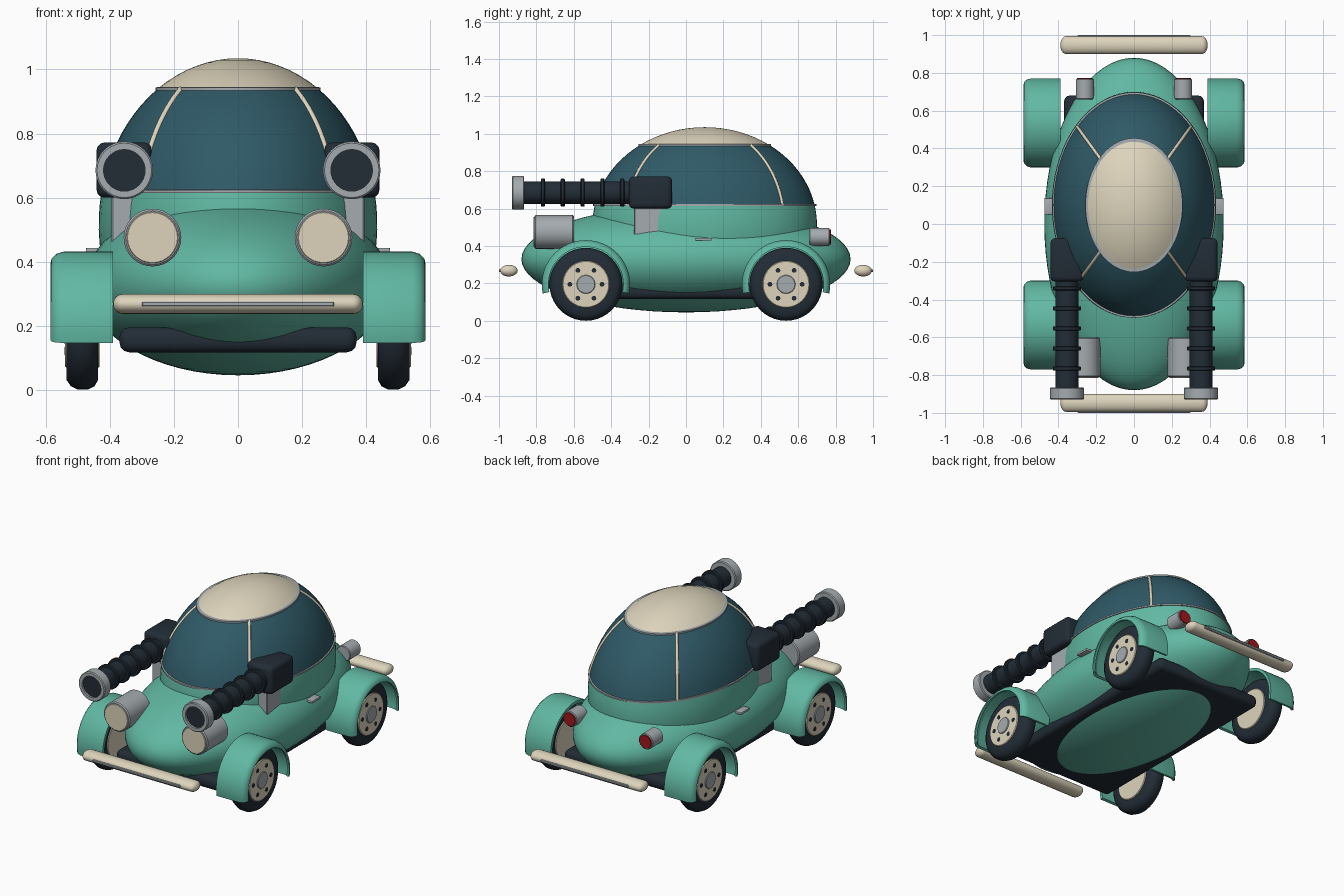
import bpy, bmesh, math
from mathutils import Matrix, Vector
from math import sin, cos, pi, radians, sqrt

if "Cube" in bpy.data.objects:
    bpy.data.objects.remove(bpy.data.objects["Cube"])


def material(name, rgb):
    m = bpy.data.materials.new(name)
    lin = [((c / 255 + 0.055) / 1.055) ** 2.4 for c in rgb]
    m.diffuse_color = (*lin, 1)
    m.use_nodes = True
    m.node_tree.nodes["Principled BSDF"].inputs["Base Color"].default_value = m.diffuse_color
    return m


GREEN = material("sea green paint", (97, 184, 163))
GLASS = material("dark teal glass", (47, 90, 103))
CREAM = material("cream", (221, 212, 188))
DARK = material("charcoal", (34, 44, 54))
GREY = material("light grey metal", (164, 171, 175))
RED = material("tail red", (160, 24, 30))


def finish(name, bm, mats):
    bmesh.ops.remove_doubles(bm, verts=bm.verts, dist=1e-5)
    bmesh.ops.recalc_face_normals(bm, faces=bm.faces)
    me = bpy.data.meshes.new(name)
    bm.to_mesh(me)
    bm.free()
    for m in mats:
        me.materials.append(m)
    ob = bpy.data.objects.new(name, me)
    bpy.context.collection.objects.link(ob)
    return ob


def lathe(name, prof, mat, loc=(0, 0, 0), axis='Z', segs=32, scale=(1, 1),
          arc=None, closed=False, flip=1):
    """Turn a (radius, height) profile about an axis; an arc gives a capped sector."""
    bm = bmesh.new()
    a0, a1 = arc or (0, 2 * pi)
    rings = []
    for i in range(segs + 1 if arc else segs):
        t = a0 + (a1 - a0) * i / segs
        ring = []
        for r, h in prof:
            u, v, h = r * cos(t) * scale[0], r * sin(t) * scale[1], h * flip
            p = {'X': (h, u, v), 'Y': (u, h, v), 'Z': (u, v, h)}[axis]
            ring.append(bm.verts.new(Vector(p) + Vector(loc)))
        rings.append(ring)
    n = len(prof)
    for i in range(segs):
        A, B = rings[i], rings[(i + 1) % len(rings)]
        for j in range(n if closed else n - 1):
            k = (j + 1) % n
            bm.faces.new((A[j], A[k], B[k], B[j]))
    if arc:
        bm.faces.new(rings[0])
        bm.faces.new(rings[-1])
    return finish(name, bm, [mat])


def rod(name, r, h0, h1, mat, loc, axis, bevel=0.0, segs=32, flip=1):
    prof = [(0, h0), (r - bevel, h0), (r, h0 + bevel), (r, h1 - bevel), (r - bevel, h1), (0, h1)]
    return lathe(name, prof, mat, loc, axis, segs, flip=flip)


def box(name, lo, hi, mat, bevel=0.0, segs=3):
    bm = bmesh.new()
    lo, hi = Vector(lo), Vector(hi)
    bmesh.ops.create_cube(bm, size=1, matrix=Matrix.Translation((lo + hi) / 2)
                          @ Matrix.Diagonal((*(hi - lo), 1)))
    if bevel:
        bmesh.ops.bevel(bm, geom=bm.edges[:], offset=bevel, segments=segs,
                        profile=0.5, affect='EDGES')
    return finish(name, bm, [mat])


# Main body: one flattened ellipsoid
lathe("body", [(sin(pi * i / 32), 0.33 - 0.285 * cos(pi * i / 32)) for i in range(33)],
      GREEN, segs=72, scale=(0.475, 0.88))

# Cabin dome in three bands: painted base, glass, cream roof
CY, CZ, RX, RY, RZ = 0.1, 0.515, 0.435, 0.6, 0.52
Z_LOW, Z_HIGH = 0.62, 0.94


def dome_r(z):
    return sqrt(max(0, 1 - ((z - CZ) / RZ) ** 2))


def dome_band(name, z0, z1, mat, n):
    a0, a1 = [math.asin(min(1, (z - CZ) / RZ)) for z in (z0, z1)]
    angles = [a0 + (a1 - a0) * i / n for i in range(n + 1)]
    lathe(name, [(cos(a), CZ + RZ * sin(a)) for a in angles], mat,
          (0, CY, 0), segs=72, scale=(RX, RY))


dome_band("cabin_base", 0.38, Z_LOW, GREEN, 6)
dome_band("cabin_glass", Z_LOW, Z_HIGH, GLASS, 10)
dome_band("cabin_roof", Z_HIGH, CZ + RZ, CREAM, 8)

# Thin metal trims between the bands
for name, z in (("lower_trim", Z_LOW), ("upper_trim", Z_HIGH)):
    r = dome_r(z)
    lathe(name, [(r - 0.02, z - 0.005), (r + 0.015, z - 0.005), (r + 0.015, z + 0.004),
                 (r - 0.02, z + 0.006)], GREY, (0, CY, 0), segs=72,
          scale=(RX, RY), closed=True)

# Four window pillars following the dome
for k in range(4):
    t = radians(45 + 90 * k)
    cu = bpy.data.curves.new("window_pillar", 'CURVE')
    cu.dimensions = '3D'
    cu.bevel_depth = 0.009
    cu.bevel_resolution = 2
    sp = cu.splines.new('POLY')
    sp.points.add(10)
    for i, p in enumerate(sp.points):
        z = Z_LOW + (Z_HIGH - Z_LOW) * i / 10
        p.co = (RX * dome_r(z) * cos(t), CY + RY * dome_r(z) * sin(t), z, 1)
    cu.materials.append(CREAM)
    bpy.context.collection.objects.link(bpy.data.objects.new("window_pillar", cu))

# Dark chassis plate under the body
box("chassis", (-0.37, -0.68, 0.117), (0.37, 0.68, 0.195), DARK, 0.03)

# Wheels and fenders
TYRE = [(0.12, 0.437), (0.165, 0.437), (0.184, 0.448), (0.195, 0.470), (0.195, 0.500),
        (0.184, 0.522), (0.165, 0.535), (0.12, 0.535)]
FENDER = [(0.236, 0.39), (0.236, 0.545), (0.229, 0.568), (0.215, 0.582), (0.200, 0.585),
          (0.200, 0.572), (0.212, 0.562), (0.218, 0.540), (0.218, 0.39)]
for s in (-1, 1):
    for e in (-1, 1):
        c = (0, 0.535 * e, 0.195)
        lathe("tyre", TYRE, DARK, c, 'X', 40, closed=True, flip=s)
        rod("wheel_rim", 0.126, 0.432, 0.540, CREAM, c, 'X', 0.004, 40, s)
        rod("hub_cap", 0.05, 0.53, 0.546, GREY, c, 'X', 0.003, 24, s)
        for k in range(6):
            t = k * pi / 3
            rod("wheel_hole", 0.013, 0.535, 0.542, DARK,
                (0, c[1] + 0.086 * cos(t), c[2] + 0.086 * sin(t)), 'X', segs=10, flip=s)
        lathe("fender", FENDER, GREEN, c, 'X', 36, arc=(radians(-12), radians(192)),
              closed=True, flip=s)

# Bumpers with a metal strip, front and back
for e in (-1, 1):
    ends = [(sin(a), 0.36 - 0.03 * cos(a) * -1) for a in [pi / 2 * (1 - i / 5) for i in range(6)]]
    prof = [(r, -h) for r, h in reversed(ends)] + ends
    lathe("bumper", prof, CREAM, (0, 0.947 * e, 0.268), 'X', 24, scale=(0.047, 0.031))
    ys = sorted((0.98 * e, 1.0 * e))
    box("bumper_strip", (-0.3, ys[0], 0.26), (0.3, ys[1], 0.275), GREY, 0.003, 1)

for s in (-1, 1):
    # Headlights and tail lights
    p = (0.267 * s, 0, 0.475)
    rod("headlight", 0.09, -0.81, -0.6, GREY, p, 'Y', 0.006)
    rod("headlight_lens", 0.08, -0.815, -0.8, CREAM, p, 'Y', 0.002)
    p = (0.26 * s, 0, 0.448)
    rod("tail_light", 0.048, 0.66, 0.768, GREY, p, 'Y', 0.004)
    rod("tail_light_lens", 0.041, 0.76, 0.774, RED, p, 'Y', 0.002)

    # Door handle
    xs = sorted((0.42 * s, 0.475 * s))
    box("door_handle", (xs[0], 0.05, 0.428), (xs[1], 0.137, 0.443), GREY, 0.004, 2)

    # Side cannon: mount, housing, ribbed barrel and muzzle
    xs = sorted((0.27 * s, 0.395 * s))
    box("cannon_bracket", (xs[0], -0.278, 0.46), (xs[1], -0.1, 0.63), GREY, 0.004, 1)
    xs = sorted((0.268 * s, 0.442 * s))
    box("cannon_housing", (xs[0], -0.305, 0.6), (xs[1], -0.075, 0.772), DARK, 0.025)
    p = (0.355 * s, 0, 0.685)
    rod("cannon_barrel", 0.06, -0.91, -0.29, DARK, p, 'Y')
    for k in range(5):
        y = -0.765 + 0.106 * k
        rod("barrel_rib", 0.075, y - 0.011, y + 0.011, DARK, p, 'Y', 0.004)
    lathe("muzzle", [(0.055, -0.865), (0.085, -0.865), (0.09, -0.87), (0.09, -0.925),
                     (0.085, -0.93), (0.065, -0.93), (0.065, -0.9), (0.055, -0.9)],
          GREY, p, 'Y', closed=True)
    rod("muzzle_bore", 0.066, -0.918, -0.9, DARK, p, 'Y')

# Smooth shading with sharp edges kept
for ob in bpy.data.objects:
    if ob.type == 'MESH':
        ob.select_set(True)
        bpy.context.view_layer.objects.active = ob
bpy.ops.object.shade_smooth_by_angle(angle=radians(35))
